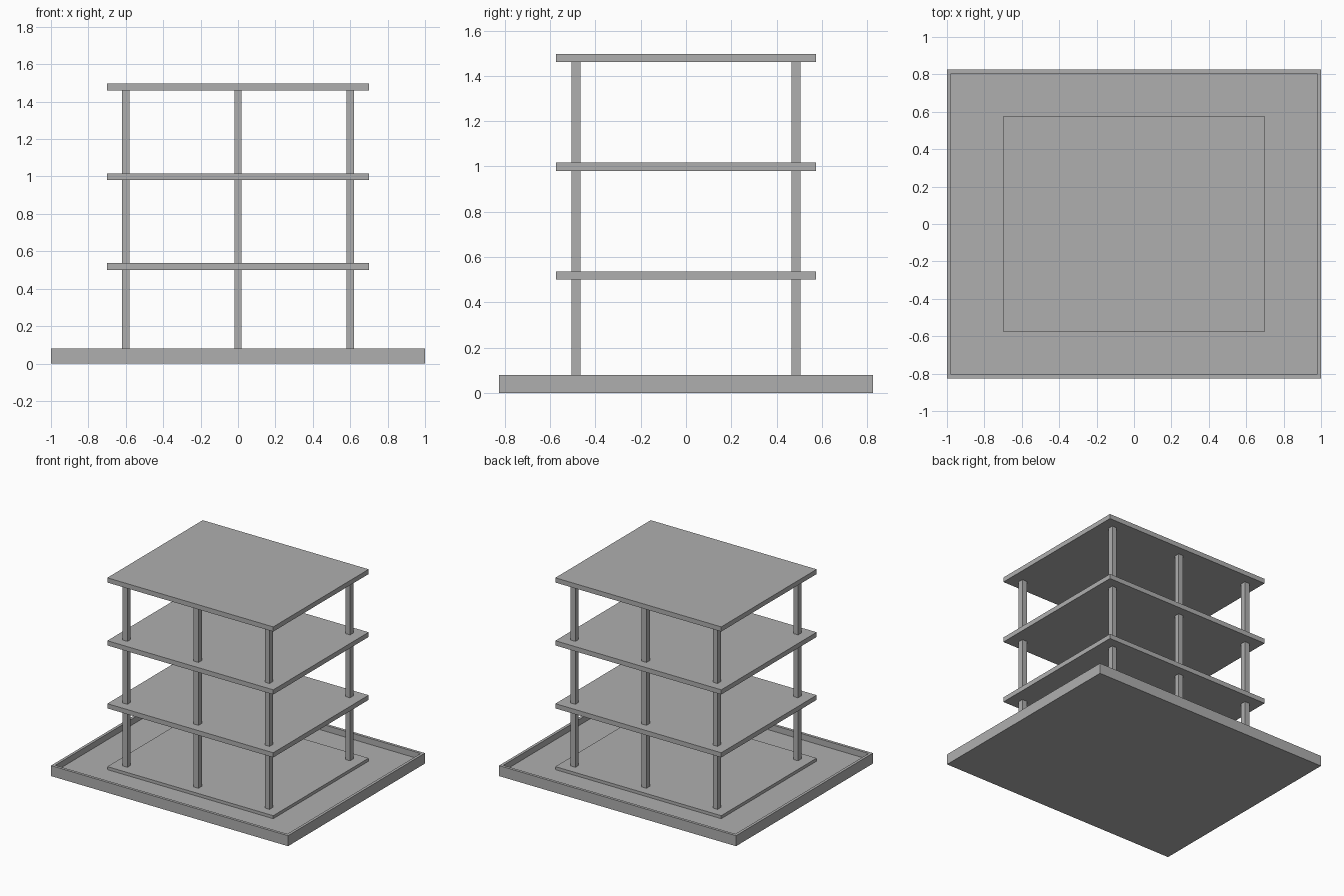
import bpy
import bmesh

cube = bpy.data.objects.get("Cube")
if cube:
    bpy.data.objects.remove(cube, do_unlink=True)

GREY = (0.43, 0.43, 0.43, 1)
concrete = bpy.data.materials.new("concrete grey")
concrete.use_nodes = True
concrete.diffuse_color = GREY
concrete.node_tree.nodes["Principled BSDF"].inputs["Base Color"].default_value = GREY


def box(name, width, depth, bottom, top, x=0, y=0, wall=0, recess=0):
    """Upright box; with a wall, its top face is inset and sunk into a tray."""
    bm = bmesh.new()
    bmesh.ops.create_cube(bm, size=1)
    for v in bm.verts:
        v.co.x = v.co.x * width + x
        v.co.y = v.co.y * depth + y
        v.co.z = top if v.co.z > 0 else bottom
    if wall:
        bm.normal_update()
        lid = max(bm.faces, key=lambda f: f.calc_center_median().z)
        bmesh.ops.inset_region(bm, faces=[lid], thickness=wall)
        # A second ring dropped straight down forms the inner walls
        ring = bmesh.ops.extrude_discrete_faces(bm, faces=[lid])["faces"]
        for v in ring[0].verts:
            v.co.z -= recess
    mesh = bpy.data.meshes.new(name)
    bm.to_mesh(mesh)
    bm.free()
    mesh.materials.append(concrete)
    obj = bpy.data.objects.new(name, mesh)
    bpy.context.collection.objects.link(obj)
    return obj


# Base tray with a raised rim
box("base_tray", 2, 1.65, 0, 0.08, wall=0.03, recess=0.046)

# Four equal floor slabs, the lowest partly sunk in the tray
STOREY = 0.48
THICK = 0.036
GROUND = 0.021
levels = [GROUND + STOREY * i for i in range(4)]
for name, z in zip(("ground", "first", "second", "roof"), levels):
    box(name + "_slab", 1.4, 1.15, z, z + THICK)

# Two rows of three columns on every storey
for storey, (low, high) in enumerate(zip(levels, levels[1:]), 1):
    for side, y in (("front", -0.485), ("back", 0.485)):
        for place, x in (("right", -0.6), ("middle", 0), ("left", 0.6)):
            box(f"{side}_{place}_column_{storey}", 0.04, 0.04,
                low + THICK, high, x, y)
